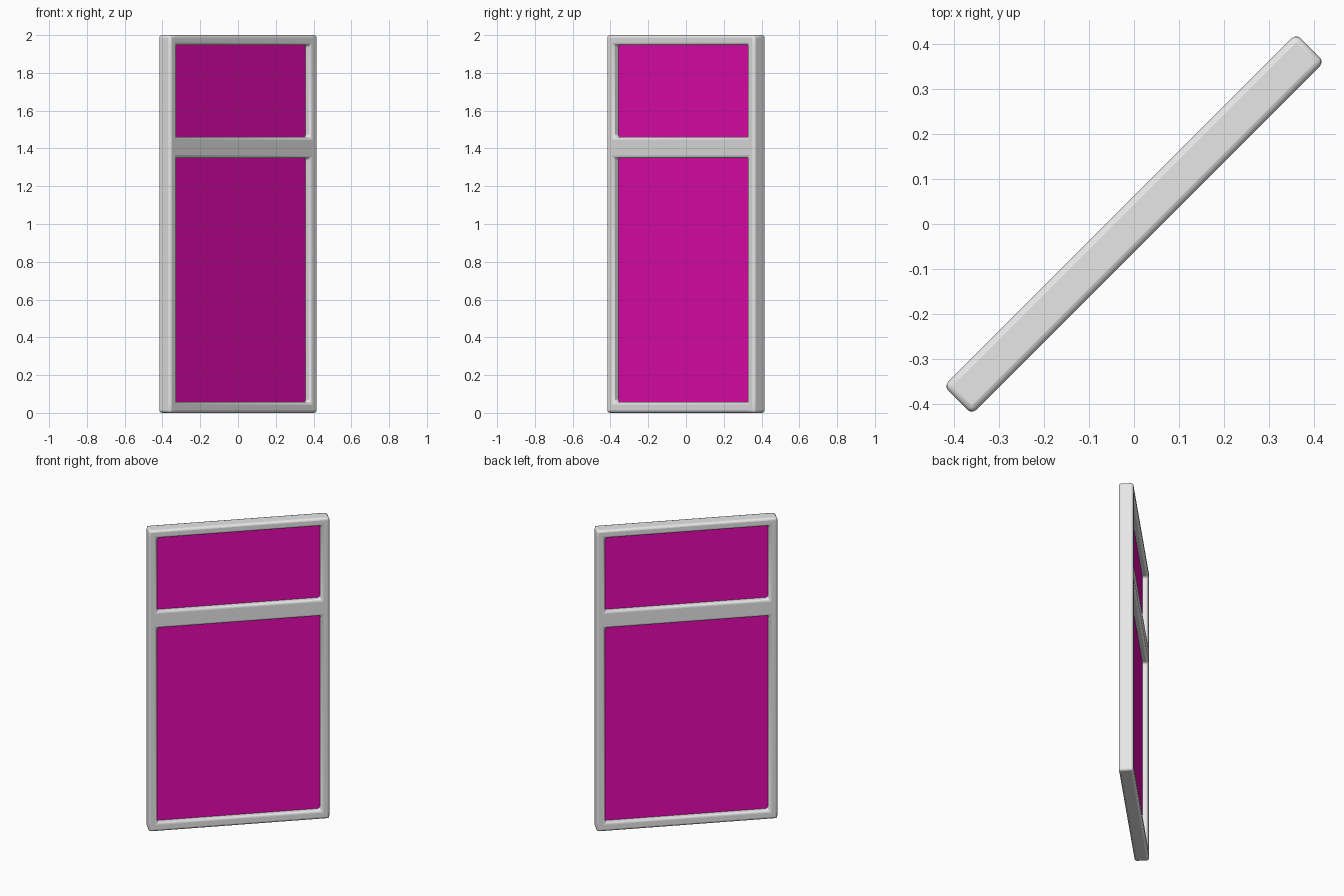
import bpy, bmesh, math
from mathutils import Matrix

if "Cube" in bpy.data.objects:
    bpy.data.objects.remove(bpy.data.objects["Cube"])

HALF_W, HALF_T = 0.553, 0.044          # frame half width and half thickness
OPEN = 0.5                             # half width of the openings
XS = [-HALF_W, -OPEN, OPEN, HALF_W]
ZS = [0.0, 0.057, 1.35, 1.46, 1.948, 2.0]
TURN = Matrix.Rotation(math.radians(45), 4, 'Z')


def material(name, color):
    m = bpy.data.materials.new(name)
    m.diffuse_color = (*color, 1)
    m.use_nodes = True
    m.node_tree.nodes["Principled BSDF"].inputs["Base Color"].default_value = m.diffuse_color
    return m


def add_object(name, bm, mat):
    bmesh.ops.recalc_face_normals(bm, faces=bm.faces)
    bm.transform(TURN)
    me = bpy.data.meshes.new(name)
    bm.to_mesh(me)
    bm.free()
    ob = bpy.data.objects.new(name, me)
    me.materials.append(mat)
    bpy.context.collection.objects.link(ob)
    return ob


grey = material("frame grey", (0.8, 0.8, 0.8))
magenta = material("pane magenta", (0.8, 0.003, 0.44))

# Frame with crossbar: grid of cells with two openings, given depth
bm = bmesh.new()
grid = [[bm.verts.new((x, -HALF_T, z)) for z in ZS] for x in XS]
for i in range(len(XS) - 1):
    for j in range(len(ZS) - 1):
        if i == 1 and j in (1, 3):
            continue
        bm.faces.new((grid[i][j], grid[i + 1][j], grid[i + 1][j + 1], grid[i][j + 1]))
ext = bmesh.ops.extrude_face_region(bm, geom=bm.faces[:], use_keep_orig=True)
moved = [g for g in ext["geom"] if isinstance(g, bmesh.types.BMVert)]
bmesh.ops.translate(bm, verts=moved, vec=(0, 2 * HALF_T, 0))
frame = add_object("window_frame", bm, grey)

# Rounded frame edges
bev = frame.modifiers.new("rounded edges", 'BEVEL')
bev.width = 0.014
bev.segments = 3
bev.limit_method = 'ANGLE'
bev.angle_limit = math.radians(40)
bpy.context.view_layer.objects.active = frame
frame.select_set(True)
bpy.ops.object.shade_smooth_by_angle(angle=math.radians(40))

# Panes set into the middle of the frame depth
for name, j in (("lower_pane", 1), ("upper_pane", 3)):
    z0, z1 = ZS[j] - 0.005, ZS[j + 1] + 0.005
    bm = bmesh.new()
    bmesh.ops.create_cube(bm, size=1)
    bm.transform(Matrix.Translation((0, 0, (z0 + z1) / 2))
                 @ Matrix.Diagonal((2 * OPEN + 0.01, 0.014, z1 - z0, 1)))
    add_object(name, bm, magenta)
